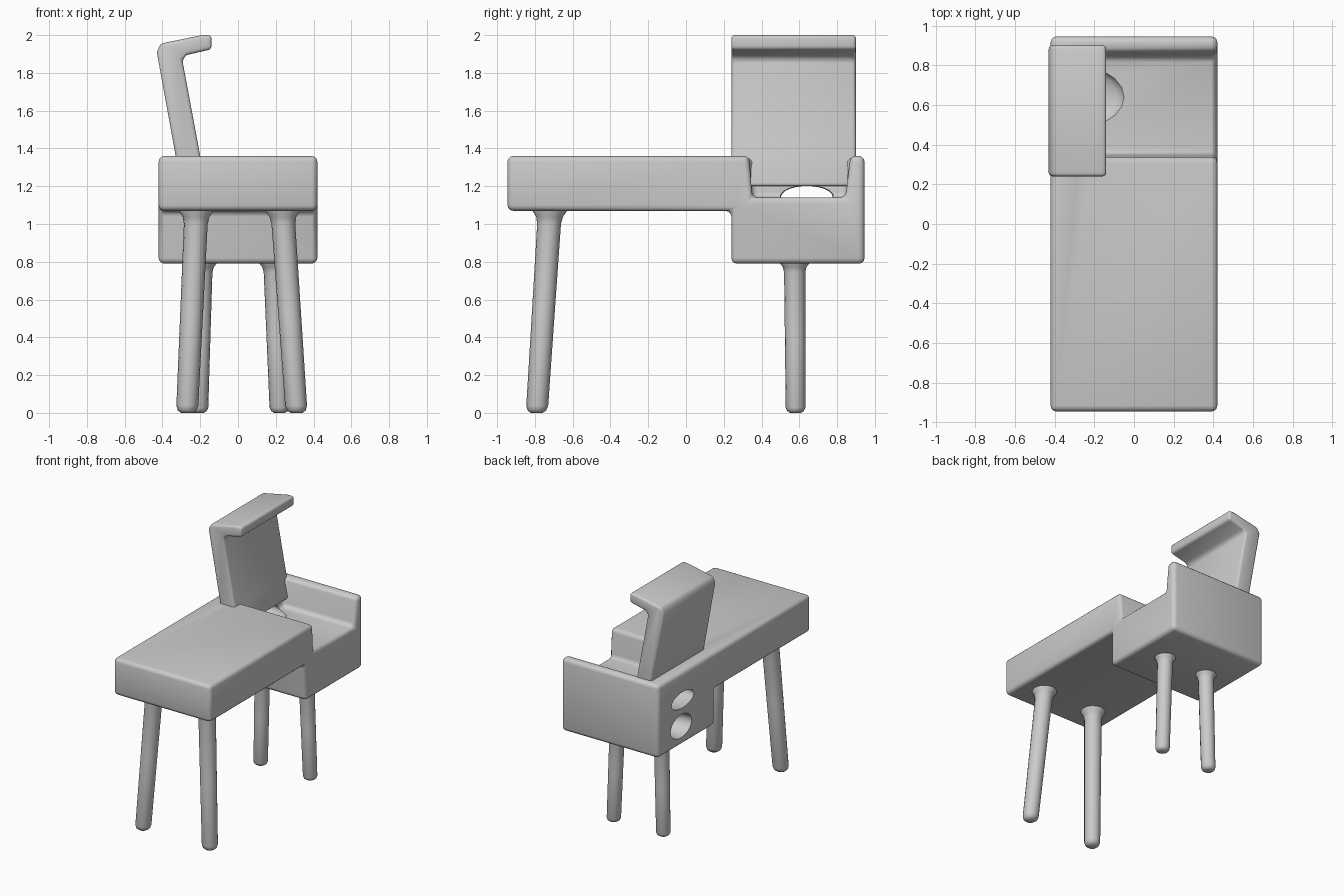
import bpy, bmesh, math
from mathutils import Vector

if "Cube" in bpy.data.objects:
    bpy.data.objects.remove(bpy.data.objects["Cube"])


def finish(name, bm):
    bmesh.ops.recalc_face_normals(bm, faces=bm.faces[:])
    mesh = bpy.data.meshes.new(name)
    bm.to_mesh(mesh)
    bm.free()
    ob = bpy.data.objects.new(name, mesh)
    bpy.context.collection.objects.link(ob)
    return ob


def extrude(name, points, axis, a, b):
    """Extrude a profile along x (points are y,z) or y (points are x,z)."""
    bm = bmesh.new()
    place = (lambda p, d: (d, p[0], p[1])) if axis == 'x' else (lambda p, d: (p[0], d, p[1]))
    face = bm.faces.new([bm.verts.new(place(p, a)) for p in points])
    res = bmesh.ops.extrude_face_region(bm, geom=[face])
    shift = Vector((b - a, 0, 0) if axis == 'x' else (0, b - a, 0))
    bmesh.ops.translate(bm, vec=shift, verts=[g for g in res['geom'] if isinstance(g, bmesh.types.BMVert)])
    return finish(name, bm)


def apply(ob, kind, **settings):
    bpy.context.view_layer.objects.active = ob
    mod = ob.modifiers.new(kind.lower(), kind)
    for key, value in settings.items():
        setattr(mod, key, value)
    bpy.ops.object.modifier_apply(modifier=mod.name)


def cut(ob, cutter):
    apply(ob, 'BOOLEAN', operation='DIFFERENCE', solver='EXACT', object=cutter)
    bpy.data.objects.remove(cutter)


def soften(ob, width):
    apply(ob, 'BEVEL', width=width, segments=3, limit_method='ANGLE', angle_limit=math.radians(35))


def smooth(ob):
    bpy.ops.object.select_all(action='DESELECT')
    ob.select_set(True)
    bpy.context.view_layer.objects.active = ob
    bpy.ops.object.shade_smooth_by_angle(angle=math.radians(40))


def ellipsoid(centre, radii):
    bm = bmesh.new()
    bmesh.ops.create_uvsphere(bm, u_segments=20, v_segments=12, radius=1)
    bmesh.ops.scale(bm, vec=radii, verts=bm.verts[:])
    bmesh.ops.translate(bm, vec=centre, verts=bm.verts[:])
    return finish("hole_cutter", bm)


def leg(name, foot, top, r_foot, r_top):
    """Round leg: rings lofted from a rounded foot to a flared top."""
    foot, top = Vector(foot), Vector(top)
    rings = [(0, r_foot * 0.55), (0.012, r_foot * 0.85), (0.035, r_foot), (0.5, (r_foot + r_top) / 2),
             (0.93, r_top), (0.965, r_top * 1.12), (0.99, r_top * 1.4), (1.02, r_top * 1.5)]
    bm = bmesh.new()
    n, loops = 16, []
    for t, r in rings:
        c = foot.lerp(top, t)
        loops.append([bm.verts.new((c.x + r * math.cos(k * math.tau / n),
                                    c.y + r * math.sin(k * math.tau / n), c.z)) for k in range(n)])
    for lo, hi in zip(loops, loops[1:]):
        for k in range(n):
            bm.faces.new((lo[k], lo[(k + 1) % n], hi[(k + 1) % n], hi[k]))
    bm.faces.new(loops[0])
    bm.faces.new(loops[-1])
    smooth(finish(name, bm))


# Body: long bench top joined to a deeper box at the back
body = extrude("bench_body", [(-0.945, 1.07), (0.24, 1.07), (0.24, 0.79), (0.945, 0.79),
                              (0.945, 1.36), (-0.945, 1.36)], 'x', -0.42, 0.42)

# Tray open to the right, leaving a back rim and a left wall
cut(body, extrude("tray_cutter", [(0.335, 1.5), (0.335, 1.36), (0.35, 1.14), (0.845, 1.14),
                                  (0.87, 1.36), (0.87, 1.5)], 'x', -0.2, 0.6))
soften(body, 0.03)

# Two ragged openings in the left wall
cut(body, ellipsoid((-0.42, 0.66, 0.94), (0.25, 0.13, 0.09)))
cut(body, ellipsoid((-0.30, 0.64, 1.14), (0.25, 0.16, 0.07)))
smooth(body)

# Leaning panel with a folded flap at the top
panel = extrude("back_panel", [(-0.27, 1.20), (-0.165, 1.20), (-0.2, 1.36), (-0.295, 1.87), (-0.27, 1.895),
                               (-0.14, 1.925), (-0.14, 2.0), (-0.19, 2.0), (-0.41, 1.955),
                               (-0.43, 1.91), (-0.33, 1.36)], 'y', 0.24, 0.90)
soften(panel, 0.018)
smooth(panel)

# Legs
leg("front_leg_left", (-0.27, -0.79, 0), (-0.22, -0.72, 1.075), 0.058, 0.063)
leg("front_leg_right", (0.31, -0.79, 0), (0.235, -0.72, 1.075), 0.058, 0.063)
leg("back_leg_left", (-0.21, 0.58, 0), (-0.19, 0.575, 0.8), 0.052, 0.056)
leg("back_leg_right", (0.22, 0.58, 0), (0.19, 0.575, 0.8), 0.052, 0.056)
